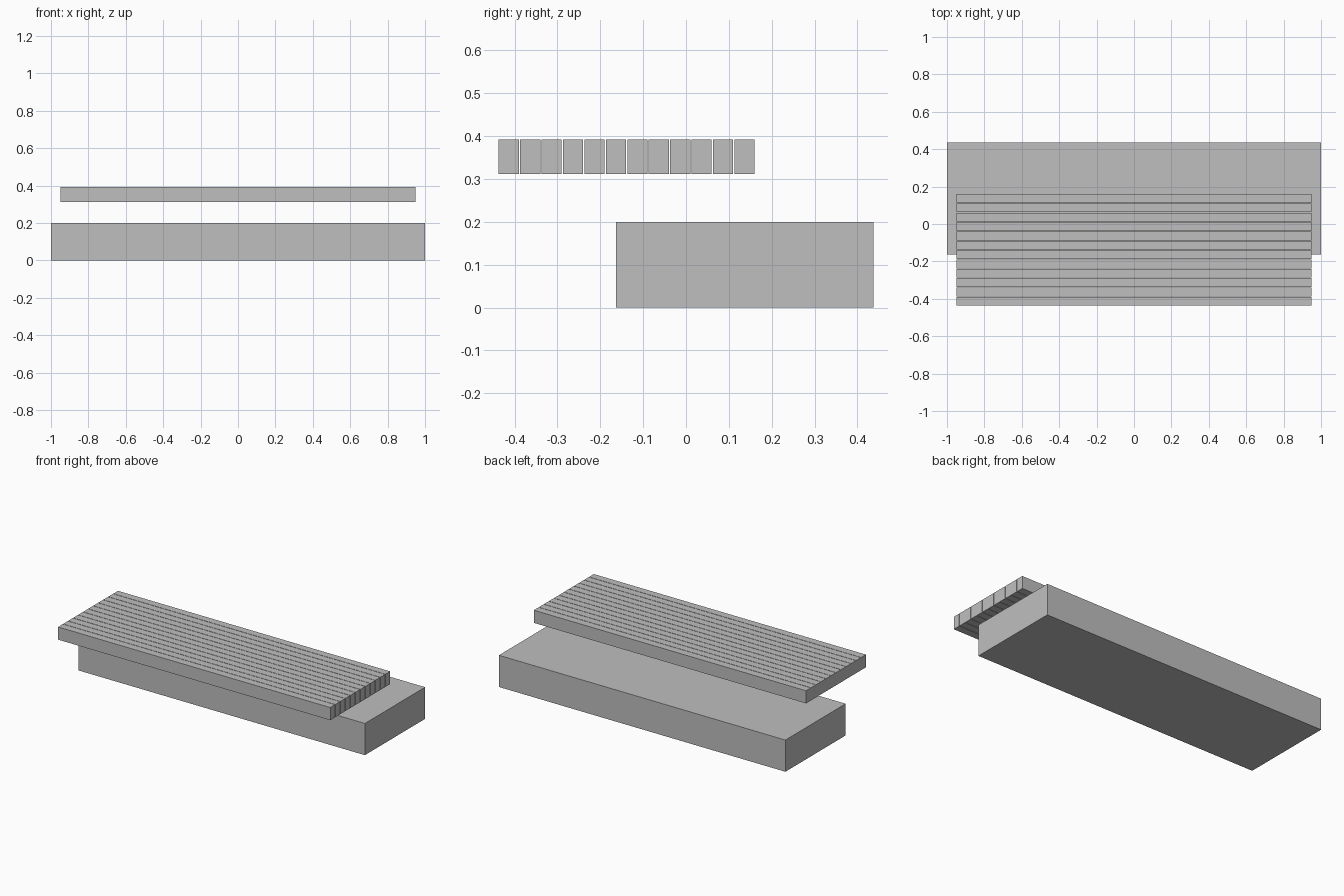
import bpy

default = bpy.data.objects.get("Cube")
if default:
    bpy.data.objects.remove(default, do_unlink=True)

# One plain grey for everything
grey = bpy.data.materials.new("light_grey")
grey.use_nodes = True
colour = (0.52, 0.52, 0.52, 1)
grey.diffuse_color = colour
for node in grey.node_tree.nodes:
    if node.type == 'BSDF_PRINCIPLED':
        node.inputs["Base Color"].default_value = colour


def box(name, low, high):
    """Add a box between two opposite corners."""
    centre = [(a + b) / 2 for a, b in zip(low, high)]
    bpy.ops.mesh.primitive_cube_add(size=1, location=centre)
    obj = bpy.context.object
    obj.name = name
    size = [b - a for a, b in zip(low, high)]
    for v in obj.data.vertices:
        v.co = [c * s for c, s in zip(v.co, size)]
    obj.data.materials.append(grey)
    return obj


# Solid base block, set towards the back
box("base_block", (-1, -0.163, 0), (1, 0.437, 0.2))

# Row of slats floating above and ahead of the base
SLATS, PITCH, WIDTH, FRONT = 12, 0.05, 0.047, -0.437
for i in range(SLATS):
    y = FRONT + i * PITCH
    box(f"seat_slat_{i + 1}", (-0.95, y, 0.312), (0.95, y + WIDTH, 0.392))
